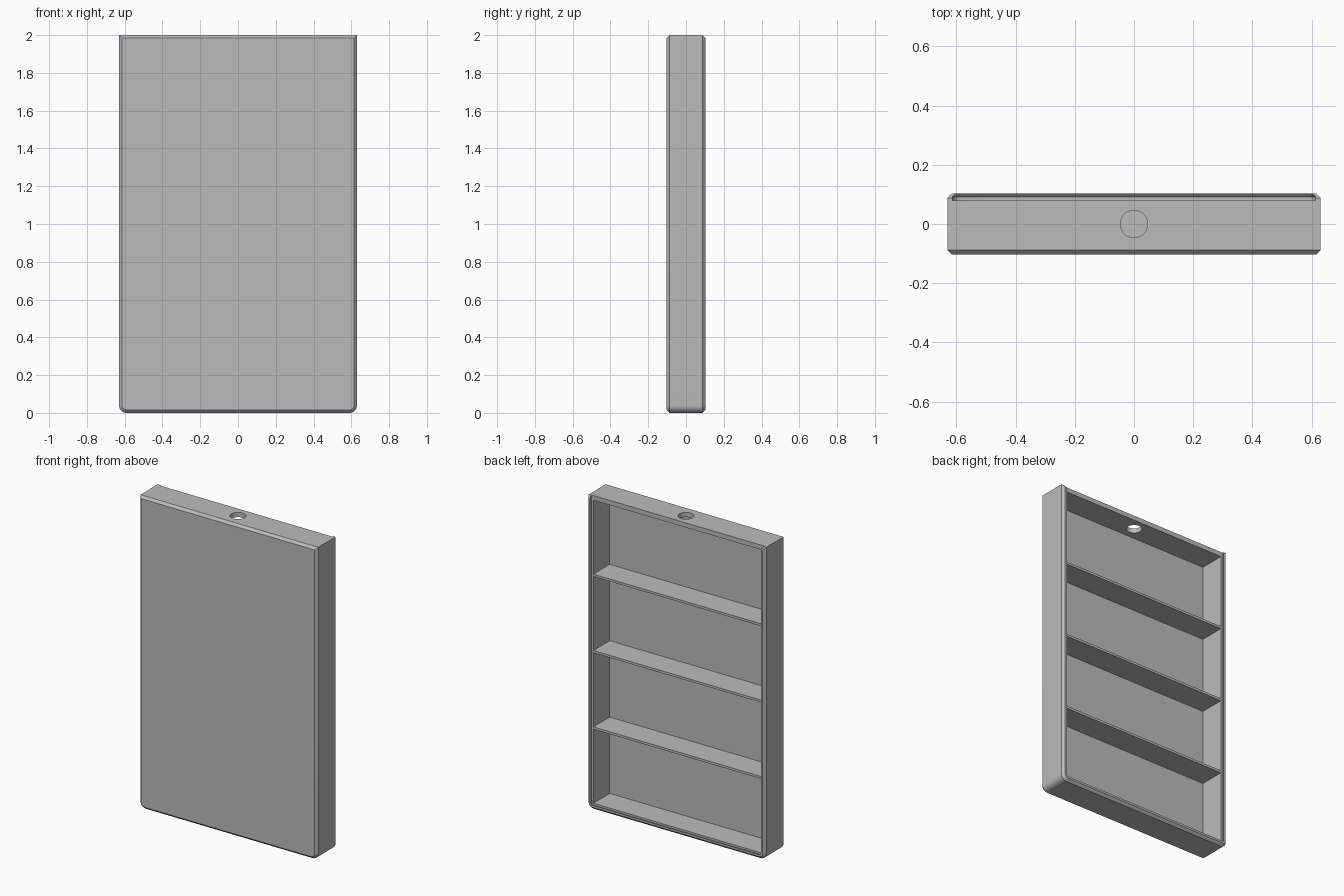
import bpy, bmesh, math

cube = bpy.data.objects.get("Cube")
if cube:
    bpy.data.objects.remove(cube)

HALF_W, HALF_D, HEIGHT = 0.63, 0.1025, 2.0
WALL, CHAMFER, LEDGE, FLOOR = 0.03, 0.015, 0.08, -0.085
SHELF = 0.015

grey = bpy.data.materials.new("plain grey")
grey.use_nodes = True
grey.diffuse_color = (0.5, 0.5, 0.5, 1)
grey.node_tree.nodes["Principled BSDF"].inputs["Base Color"].default_value = (0.5, 0.5, 0.5, 1)


def outline(inset, top, radius, steps=8):
    """Upright rectangle with rounded bottom corners, as (x, z) points."""
    w = HALF_W - inset
    pts = [(w, top), (-w, top)]
    for side, start in ((-1, math.pi), (1, 1.5 * math.pi)):
        for i in range(steps + 1):
            a = start + i / steps * math.pi / 2
            pts.append((side * (w - radius) + radius * math.cos(a),
                        inset + radius + radius * math.sin(a)))
    return pts


def finish(name, bm):
    bmesh.ops.recalc_face_normals(bm, faces=bm.faces)
    mesh = bpy.data.meshes.new(name)
    bm.to_mesh(mesh)
    bm.free()
    mesh.materials.append(grey)
    obj = bpy.data.objects.new(name, mesh)
    bpy.context.collection.objects.link(obj)
    return obj


def loft(name, sections):
    """Skin (y, outline) sections from front to back."""
    bm = bmesh.new()
    rings = [[bm.verts.new((x, y, z)) for x, z in pts] for y, pts in sections]
    n = len(rings[0])
    for a, b in zip(rings, rings[1:]):
        for i in range(n):
            j = (i + 1) % n
            bm.faces.new((a[i], a[j], b[j], b[i]))
    bm.faces.new(rings[0])
    bm.faces.new(rings[-1])
    return finish(name, bm)


def box(name, x, y0, y1, z0, z1):
    bm = bmesh.new()
    bmesh.ops.create_cube(bm, size=1)
    for v in bm.verts:
        v.co = (v.co.x * 2 * x, y1 if v.co.y > 0 else y0, z1 if v.co.z > 0 else z0)
    return finish(name, bm)


def cut(target, cutter):
    cutter.hide_render = True
    mod = target.modifiers.new("cut", 'BOOLEAN')
    mod.operation = 'DIFFERENCE'
    mod.solver = 'EXACT'
    mod.object = cutter
    bpy.context.view_layer.objects.active = target
    bpy.ops.object.modifier_apply(modifier=mod.name)
    bpy.data.objects.remove(cutter)


# Chamfered outer case
full = outline(0, HEIGHT, 0.04)
small = outline(CHAMFER, HEIGHT - CHAMFER, 0.025)
case = loft("case", [(-HALF_D, small), (CHAMFER - HALF_D, full),
                     (HALF_D - CHAMFER, full), (HALF_D, small)])

# Storage cavity, open at the back
cut(case, box("cavity_cutter", HALF_W - WALL, FLOOR, 0.2, WALL, HEIGHT - WALL))

# Dovetail groove for a sliding lid, open at the top
wide = outline(0.018, 2.2, 0.03)
narrow = outline(0.034, 2.2, 0.014)
cut(case, loft("groove_cutter", [(LEDGE, wide), (0.092, wide), (0.108, narrow)]))

# Round hole through the top wall
bm = bmesh.new()
bmesh.ops.create_cone(bm, cap_ends=True, segments=48, radius1=0.046, radius2=0.046, depth=0.2)
bmesh.ops.translate(bm, vec=(0, 0, HEIGHT), verts=bm.verts)
cut(case, finish("hole_cutter", bm))

# Three evenly spaced shelves
gap = (HEIGHT - 2 * WALL - 3 * SHELF) / 4
for i in range(3):
    z = WALL + gap * (i + 1) + SHELF * i
    box(f"shelf_{i + 1}", HALF_W - WALL + 0.002, FLOOR - 0.002, LEDGE, z, z + SHELF)

# Smooth rounded corners, sharp edges elsewhere
bpy.ops.object.select_all(action='DESELECT')
case.select_set(True)
bpy.context.view_layer.objects.active = case
bpy.ops.object.shade_smooth_by_angle(angle=math.radians(30))
